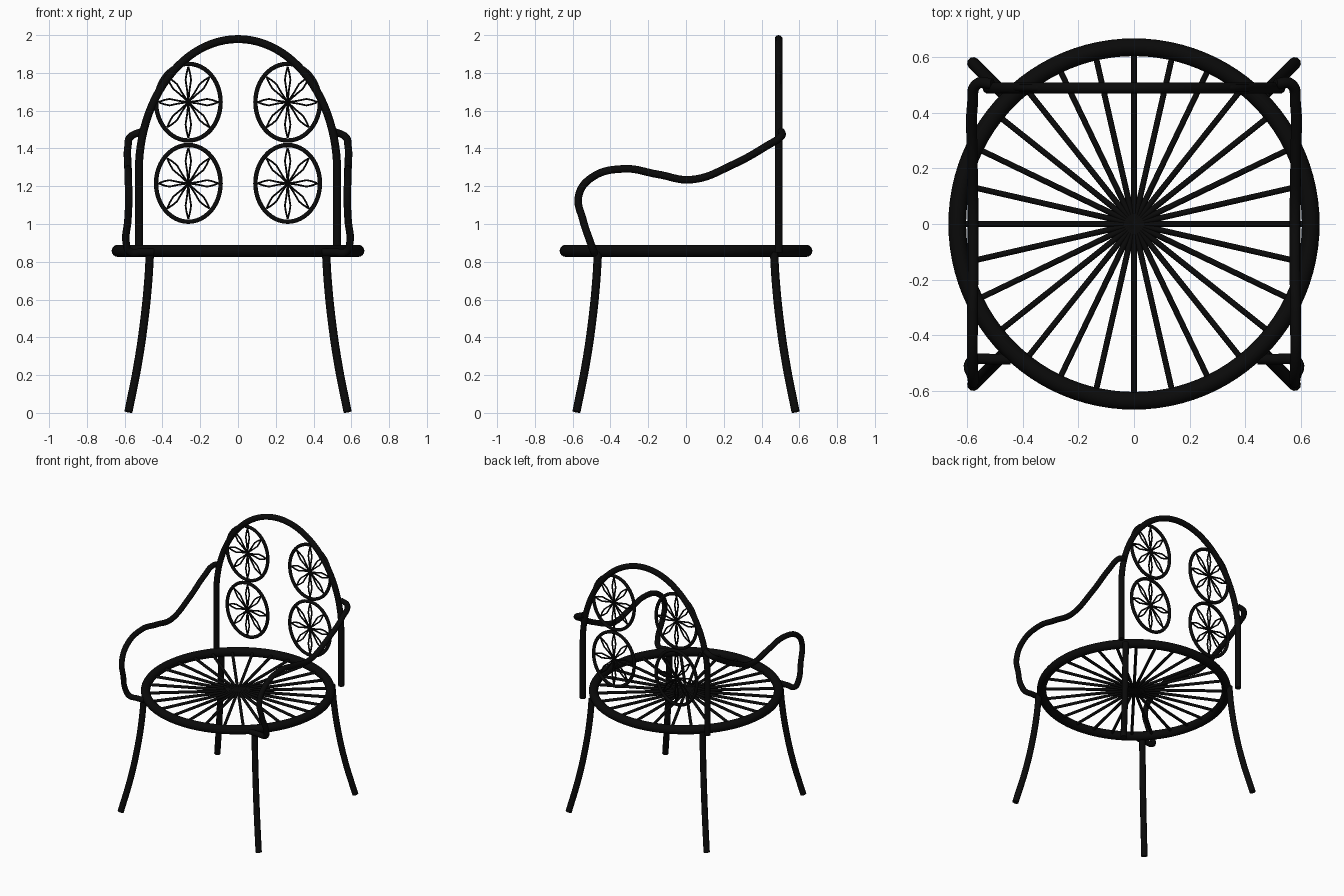
import bpy
import math
from mathutils import Vector

if "Cube" in bpy.data.objects:
    bpy.data.objects.remove(bpy.data.objects["Cube"], do_unlink=True)

iron = bpy.data.materials.new("black_iron")
iron.use_nodes = True
iron.diffuse_color = (0.003, 0.003, 0.003, 1)
iron.node_tree.nodes["Principled BSDF"].inputs["Base Color"].default_value = (0.003, 0.003, 0.003, 1)

SEAT_Z = 0.858
BACK_Y = 0.49


def tube(name, paths, radius, smooth_path=False, cyclic=False, sides=3):
    """Sweep a round bar along one or more point paths and return it as a mesh object."""
    cu = bpy.data.curves.new(name, "CURVE")
    cu.dimensions = "3D"
    cu.bevel_depth = radius
    cu.bevel_resolution = sides
    cu.resolution_u = 10
    cu.use_fill_caps = True
    for pts in paths:
        sp = cu.splines.new("BEZIER" if smooth_path else "POLY")
        data = sp.bezier_points if smooth_path else sp.points
        data.add(len(pts) - 1)
        for p, co in zip(data, pts):
            if smooth_path:
                p.co = co
                p.handle_left_type = p.handle_right_type = "AUTO"
            else:
                p.co = (*co, 1)
        sp.use_cyclic_u = cyclic
        sp.use_smooth = True
    tmp = bpy.data.objects.new(name + "_path", cu)
    bpy.context.collection.objects.link(tmp)
    mesh = bpy.data.meshes.new_from_object(tmp.evaluated_get(bpy.context.evaluated_depsgraph_get()))
    bpy.data.objects.remove(tmp, do_unlink=True)
    bpy.data.curves.remove(cu)
    mesh.name = name
    mesh.materials.clear()
    mesh.materials.append(iron)
    ob = bpy.data.objects.new(name, mesh)
    bpy.context.collection.objects.link(ob)
    bpy.context.view_layer.objects.active = ob
    bpy.ops.object.select_all(action="DESELECT")
    ob.select_set(True)
    bpy.ops.object.shade_smooth_by_angle(angle=math.radians(50))
    return ob


# Seat rim
bpy.ops.mesh.primitive_torus_add(major_radius=0.637, minor_radius=0.032, major_segments=96,
                                 minor_segments=16, location=(0, 0, SEAT_Z))
rim = bpy.context.object
rim.name = "seat_rim"
rim.data.materials.append(iron)
bpy.ops.object.shade_smooth_by_angle(angle=math.radians(50))

# Seat spokes meeting in the middle
spokes = []
for i in range(28):
    a = math.tau * i / 28
    spokes.append([(0, 0, SEAT_Z), (0.63 * math.cos(a), 0.63 * math.sin(a), SEAT_Z)])
tube("seat_spokes", spokes, 0.0105)

# Backrest hoop: straight posts joined by a half ellipse
hoop = [(0.525, BACK_Y, 0.85)]
for i in range(49):
    a = math.pi * i / 48
    hoop.append((0.525 * math.cos(a), BACK_Y, 1.28 + 0.699 * math.sin(a)))
hoop.append((-0.525, BACK_Y, 0.85))
tube("backrest_hoop", [hoop], 0.021)


# Oval medallions with eight leaf outlines each
def medallion(name, cx, cz):
    rx, rz = 0.171, 0.203

    def place(u, v):
        return (cx + rx * u, BACK_Y, cz + rz * v)

    ring = [place(math.cos(math.tau * i / 48), math.sin(math.tau * i / 48)) for i in range(48)]
    tube(name + "_ring", [ring], 0.012, cyclic=True)
    leaf = [(0.0, 0.0), (0.3, 0.035), (0.58, 0.085), (0.75, 0.055), (0.93, 0.0)]
    lines = []
    for k in range(8):
        c, s = math.cos(math.tau * k / 8), math.sin(math.tau * k / 8)
        for side in (1, -1):
            lines.append([place(r * c - side * w * s, r * s + side * w * c) for r, w in leaf])
    tube(name + "_leaves", lines, 0.0055, sides=1)


for side, sx in (("left", 1), ("right", -1)):
    for level, z in (("upper", 1.645), ("lower", 1.215)):
        medallion(f"{side}_{level}_medallion", sx * 0.263, z)

    # Armrest: wraps round the hoop, dips, rises, then curls under the seat
    arm = [(0.51, 0.505, 1.49), (0.565, 0.505, 1.465), (0.582, 0.43, 1.415), (0.583, 0.25, 1.315),
           (0.58, 0.03, 1.235), (0.58, -0.15, 1.263), (0.582, -0.33, 1.292), (0.582, -0.5, 1.245),
           (0.578, -0.568, 1.15), (0.583, -0.545, 1.02), (0.592, -0.505, 0.9), (0.572, -0.488, 0.853),
           (0.51, -0.487, 0.851), (0.445, -0.487, 0.851)]
    tube(f"{side}_armrest", [[(sx * x, y, z) for x, y, z in arm]], 0.02, smooth_path=True)

    # Splayed legs on the diagonals
    leg = [(0.466, 0.85), (0.475, 0.7), (0.495, 0.5), (0.53, 0.26), (0.58, 0.006)]
    for end, sy in (("front", -1), ("back", 1)):
        tube(f"{end}_{side}_leg", [[(sx * d, sy * d, z) for d, z in leg]], 0.022, smooth_path=True)
